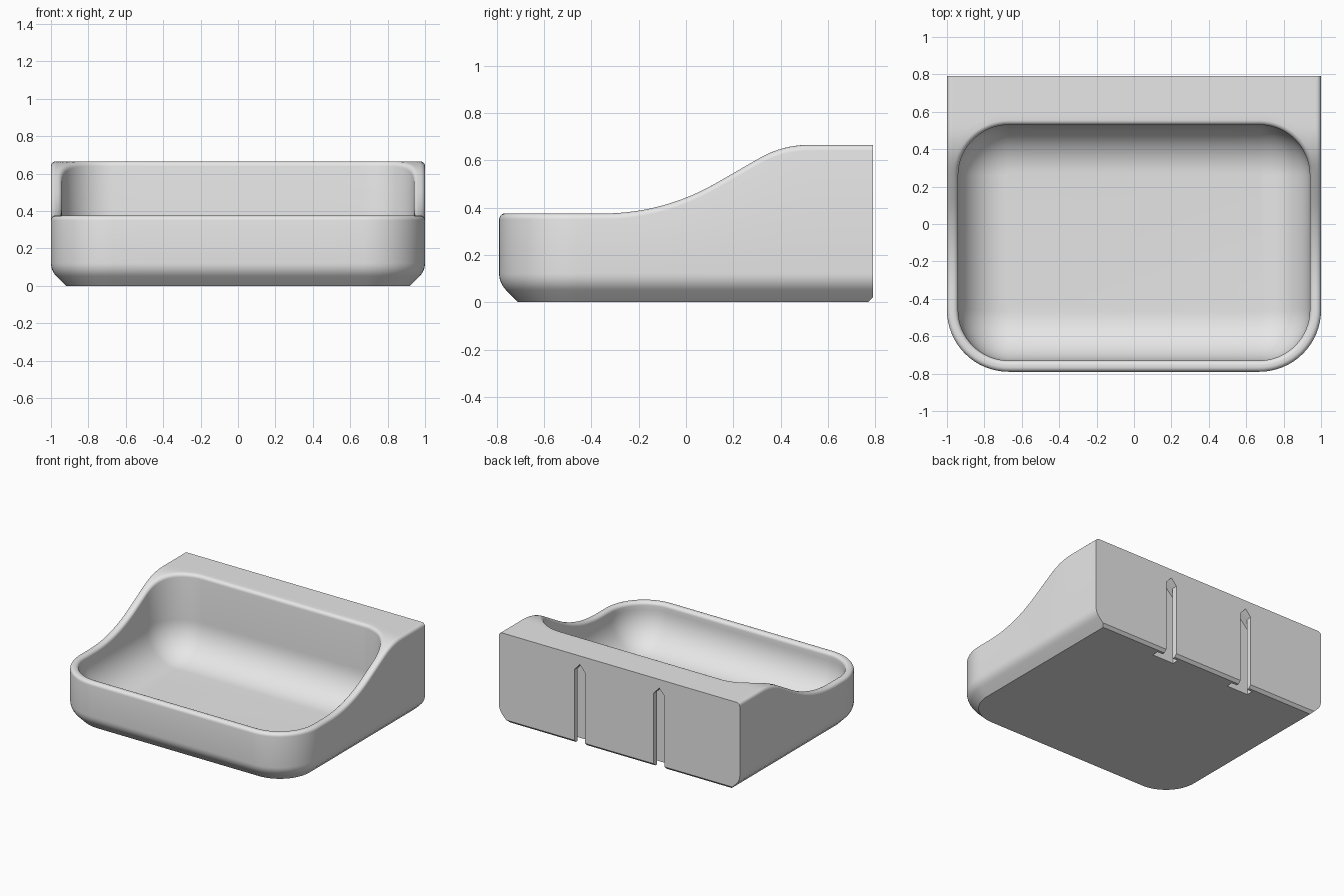
import bpy, bmesh, math

if "Cube" in bpy.data.objects:
    bpy.data.objects.remove(bpy.data.objects["Cube"])

R = 0.025          # rim rounding
WALL_R = 0.26      # fillet between bowl wall and floor
FLOOR = 0.06


def rim_height(y):
    """Side profile: low front, concave sweep, slope, convex shoulder, flat back."""
    if y < -0.35:
        return 0.375
    if y < 0.125:
        return 0.375 + 0.95 - math.sqrt(0.95 ** 2 - (y + 0.35) ** 2)
    if y < 0.31:
        return 0.502 + 0.577 * (y - 0.125)
    if y < 0.52:
        return 0.665 - 0.42 + math.sqrt(0.42 ** 2 - (0.52 - y) ** 2)
    return 0.665


def ring(hx, y0, y1, rf, rb):
    """Plan outline; rb = 0 gives square back corners with matching point count."""
    ys = 0.27                                   # where the back corner zone begins
    xs = 0.67
    half = [((hx - rf) * i / 4, y0) for i in range(4)]
    for i in range(16):
        a = math.pi / 2 * i / 16
        half.append((hx - rf + rf * math.sin(a), y0 + rf - rf * math.cos(a)))
    side_end = y1 - rb if rb else ys
    half += [(hx, y0 + rf + (side_end - y0 - rf) * i / 24) for i in range(24)]
    for i in range(24):
        if rb:
            a = math.pi / 2 * i / 24
            half.append((hx - rb + rb * math.cos(a), y1 - rb + rb * math.sin(a)))
        elif i <= 12:
            half.append((hx, ys + (y1 - ys) * i / 12))
        else:
            half.append((hx + (xs - hx) * (i - 12) / 12, y1))
    back_x = hx - rb if rb else xs
    half += [(back_x * (1 - i / 4), y1) for i in range(5)]
    return half + [(-x, y) for x, y in half[-2:0:-1]]


def outer(d, back=0.0):
    return ring(1 - d, -0.79 + d, 0.79 - back, 0.33 - d, 0)


def inner(d):
    r = max(0.27 - d, 0.01)
    return ring(0.94 - d, -0.73 + d, 0.53 - d, r, r)


def at_z(pts, z):
    return [(x, y, z) for x, y in pts]


def at_rim(pts, drop):
    return [(x, y, rim_height(y) - drop) for x, y in pts]


rings = []
# Bottom chamfer and rounded transition to the outer wall
rings.append(at_z(outer(0.08, 0.02), 0))
rings.append(at_z(outer(0.06, 0), 0.02))
for i in range(7):
    a = math.radians(45 * (1 - i / 6))
    rings.append(at_z(outer(0.1 * (1 - math.cos(a))), 0.122 - 0.1 * math.sin(a)))
# Outer rim rounding
for i in range(6):
    a = math.pi / 2 * i / 5
    rings.append(at_rim(outer(R * (1 - math.cos(a))), R * (1 - math.sin(a))))
# Top surface between the outer outline and the bowl opening
p, q = outer(R), inner(-R)
for k in range(1, 8):
    t = k / 8
    rings.append(at_rim([(a[0] + (b[0] - a[0]) * t, a[1] + (b[1] - a[1]) * t)
                         for a, b in zip(p, q)], 0))
# Inner rim rounding
for i in range(6):
    a = math.pi / 2 * i / 5
    rings.append(at_rim(inner(-R * (1 - math.sin(a))), R * (1 - math.cos(a))))
# Bowl wall and floor fillet
for i in range(13):
    a = math.pi / 2 * i / 12
    rings.append(at_z(inner(WALL_R * (1 - math.cos(a))), FLOOR + WALL_R * (1 - math.sin(a))))

bm = bmesh.new()
loops = [[bm.verts.new(c) for c in r] for r in rings]
n = len(loops[0])
for lo, hi in zip(loops, loops[1:]):
    for i in range(n):
        j = (i + 1) % n
        bm.faces.new((lo[i], lo[j], hi[j], hi[i]))
bm.faces.new(loops[0][::-1])
bm.faces.new(loops[-1])
bmesh.ops.recalc_face_normals(bm, faces=bm.faces)
mesh = bpy.data.meshes.new("tray")
bm.to_mesh(mesh)
bm.free()
tray = bpy.data.objects.new("tray", mesh)
bpy.context.collection.objects.link(tray)

gray = bpy.data.materials.new("light gray")
gray.diffuse_color = (0.8, 0.8, 0.8, 1)
gray.use_nodes = True
gray.node_tree.nodes["Principled BSDF"].inputs["Base Color"].default_value = gray.diffuse_color
mesh.materials.append(gray)


def slot_cutter(x, hw, shoulder, peak, y0, y1):
    """Upright slot with a gabled top, extruded along y."""
    prof = [(x - hw, -0.1), (x + hw, -0.1), (x + hw, shoulder), (x, peak), (x - hw, shoulder)]
    b = bmesh.new()
    f = b.faces.new([b.verts.new((px, y0, pz)) for px, pz in prof])
    ext = bmesh.ops.extrude_face_region(b, geom=[f])["geom"]
    bmesh.ops.translate(b, verts=[v for v in ext if isinstance(v, bmesh.types.BMVert)],
                        vec=(0, y1 - y0, 0))
    bmesh.ops.recalc_face_normals(b, faces=b.faces)
    m = bpy.data.meshes.new("slot_cutter")
    b.to_mesh(m)
    b.free()
    m.materials.append(gray)
    o = bpy.data.objects.new("slot_cutter", m)
    o.hide_render = True
    bpy.context.collection.objects.link(o)
    return o


# Two T-shaped mounting slots in the back
bpy.context.view_layer.objects.active = tray
tray.select_set(True)
for x in (-0.33, 0.33):
    for args in ((0.045, 0.55, 0.6, 0.72, 0.9), (0.09, 0.51, 0.6, 0.70, 0.75)):
        cutter = slot_cutter(x, *args)
        mod = tray.modifiers.new("slot", "BOOLEAN")
        mod.operation = 'DIFFERENCE'
        mod.solver = 'EXACT'
        mod.object = cutter
        bpy.ops.object.modifier_apply(modifier=mod.name)
        bpy.data.objects.remove(cutter)

bpy.ops.object.shade_smooth_by_angle(angle=math.radians(30))
